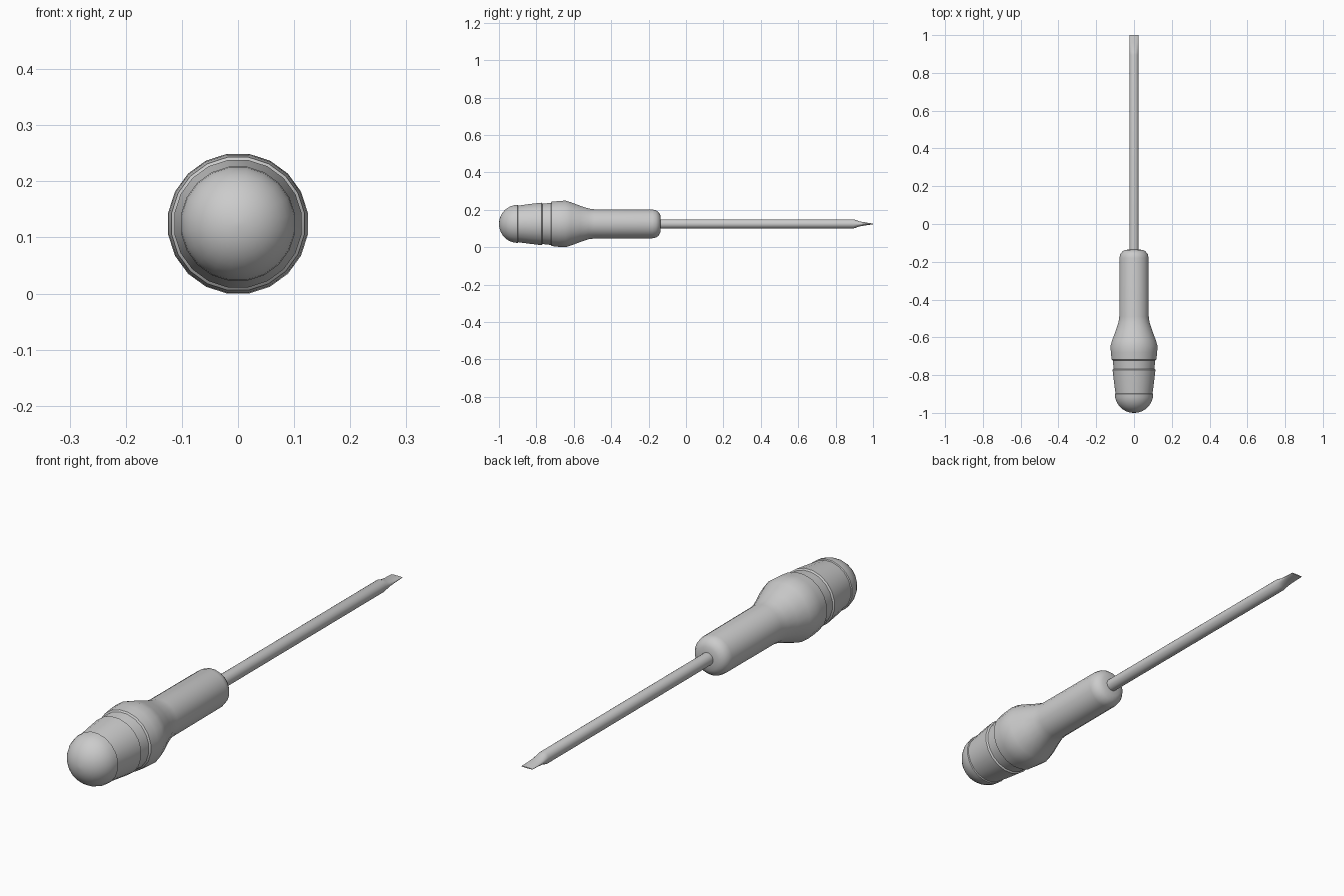
import bpy, bmesh, math

if "Cube" in bpy.data.objects:
    bpy.data.objects.remove(bpy.data.objects["Cube"])

AXIS_Z = 0.1245


def loft(name, rings, sides, angle):
    """Skin rings of (y, half width, half height) along the y axis, capped."""
    bm = bmesh.new()
    loops = []
    for y, rx, rz in rings:
        loop = []
        for i in range(sides):
            a = 2 * math.pi * (i + 0.5) / sides
            loop.append(bm.verts.new((rx * math.cos(a), y, AXIS_Z + rz * math.sin(a))))
        loops.append(loop)
    for p, q in zip(loops, loops[1:]):
        for i in range(sides):
            j = (i + 1) % sides
            bm.faces.new((p[i], p[j], q[j], q[i]))
    bm.faces.new(loops[0])
    bm.faces.new(loops[-1])
    bmesh.ops.recalc_face_normals(bm, faces=bm.faces)
    mesh = bpy.data.meshes.new(name)
    bm.to_mesh(mesh)
    bm.free()
    obj = bpy.data.objects.new(name, mesh)
    bpy.context.collection.objects.link(obj)
    bpy.ops.object.select_all(action='DESELECT')
    obj.select_set(True)
    bpy.context.view_layer.objects.active = obj
    bpy.ops.object.shade_smooth_by_angle(angle=math.radians(angle))
    return obj


def turned(profile):
    return [(y, r, r) for y, r in profile]


# Domed butt cap
dome = []
for k in range(9):
    t = math.radians(3 + 87 * k / 8)
    dome.append((-0.90 - 0.10 * math.cos(t), 0.103 * math.sin(t)))
loft("handle_cap", turned(dome + [(-0.895, 0.095)]), 20, 40)

# Handle with recessed band, bulge and slim grip
grip = [
    (-0.91, 0.090), (-0.905, 0.098), (-0.84, 0.107), (-0.772, 0.115),
    (-0.767, 0.109), (-0.723, 0.114), (-0.718, 0.120),
    (-0.68, 0.124), (-0.645, 0.126), (-0.615, 0.117), (-0.565, 0.098),
    (-0.52, 0.083), (-0.49, 0.079), (-0.18, 0.078), (-0.16, 0.074),
    (-0.145, 0.062), (-0.137, 0.046), (-0.135, 0.022),
]
loft("handle", turned(grip), 20, 40)

# Steel shaft flattened to a flat blade
shaft = turned([(-0.16, 0.025), (0.895, 0.025)]) + [
    (0.91, 0.025, 0.020), (0.93, 0.025, 0.013),
    (0.96, 0.025, 0.008), (1.0, 0.025, 0.002),
]
loft("shaft", shaft, 20, 40)
